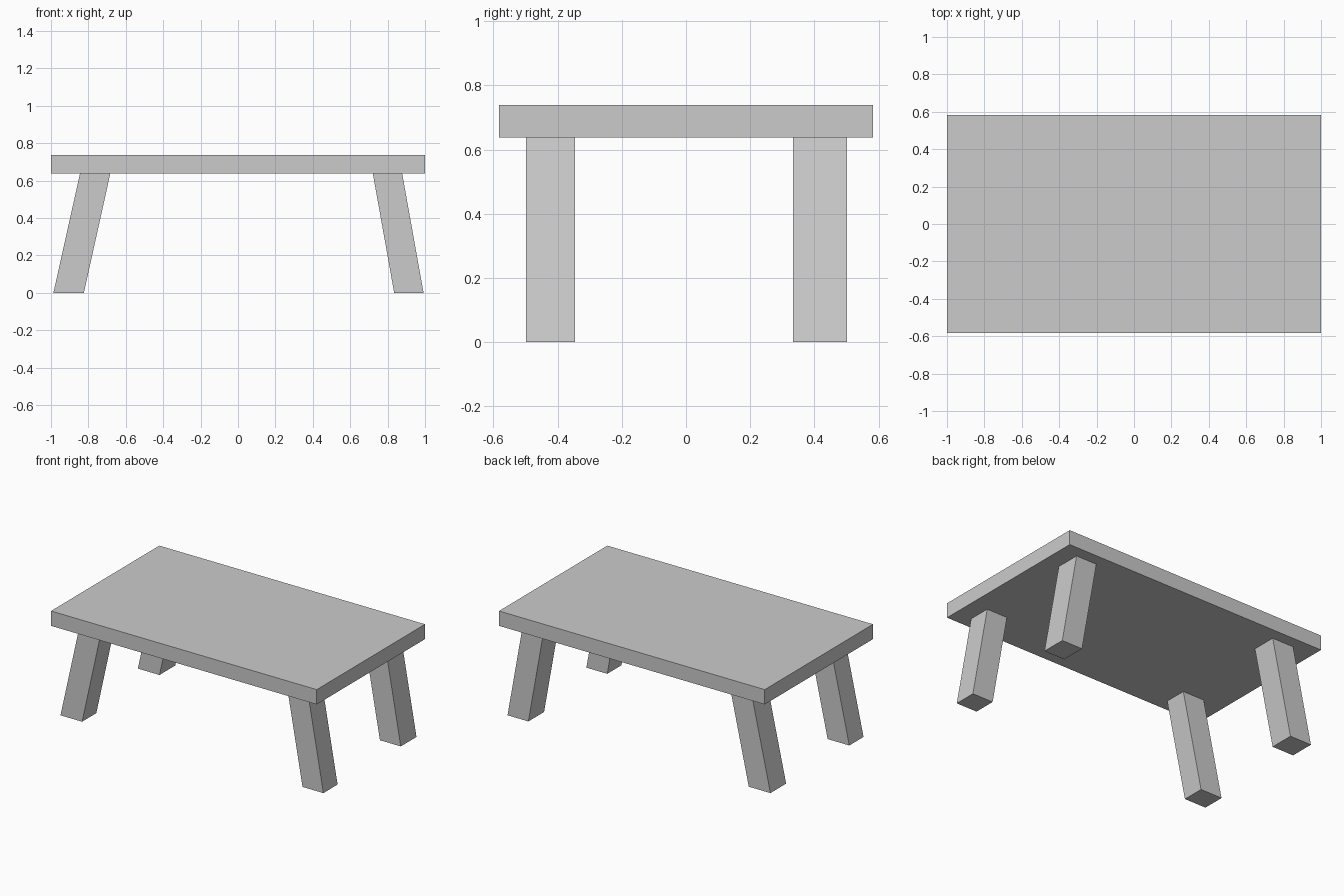
import bpy, bmesh

if "Cube" in bpy.data.objects:
    bpy.data.objects.remove(bpy.data.objects["Cube"])

UNDER, TOP = 0.637, 0.738


def slanted_box(name, x_low, x_high, y, z):
    """Box whose x range shifts from x_low (at the bottom) to x_high (at the top)."""
    bm = bmesh.new()
    bmesh.ops.create_cube(bm, size=1)
    for v in bm.verts:
        up = v.co.z > 0
        xs = x_high if up else x_low
        v.co = (xs[v.co.x > 0], y[v.co.y > 0], z[up])
    mesh = bpy.data.meshes.new(name)
    bm.to_mesh(mesh)
    bm.free()
    obj = bpy.data.objects.new(name, mesh)
    bpy.context.collection.objects.link(obj)
    return obj


# Table top
slanted_box("table_top", (-1, 1), (-1, 1), (-0.582, 0.582), (UNDER, TOP))

# Splayed legs: (x range at floor, x range under the top) and y ranges
sides = {"left": ((-0.987, -0.824), (-0.845, -0.683)),
         "right": ((0.835, 0.992), (0.721, 0.878))}
rows = {"front": (-0.499, -0.346), "back": (0.333, 0.502)}
for side, (low, high) in sides.items():
    for row, y in rows.items():
        slanted_box(f"{row}_{side}_leg", low, high, y, (0, UNDER))
